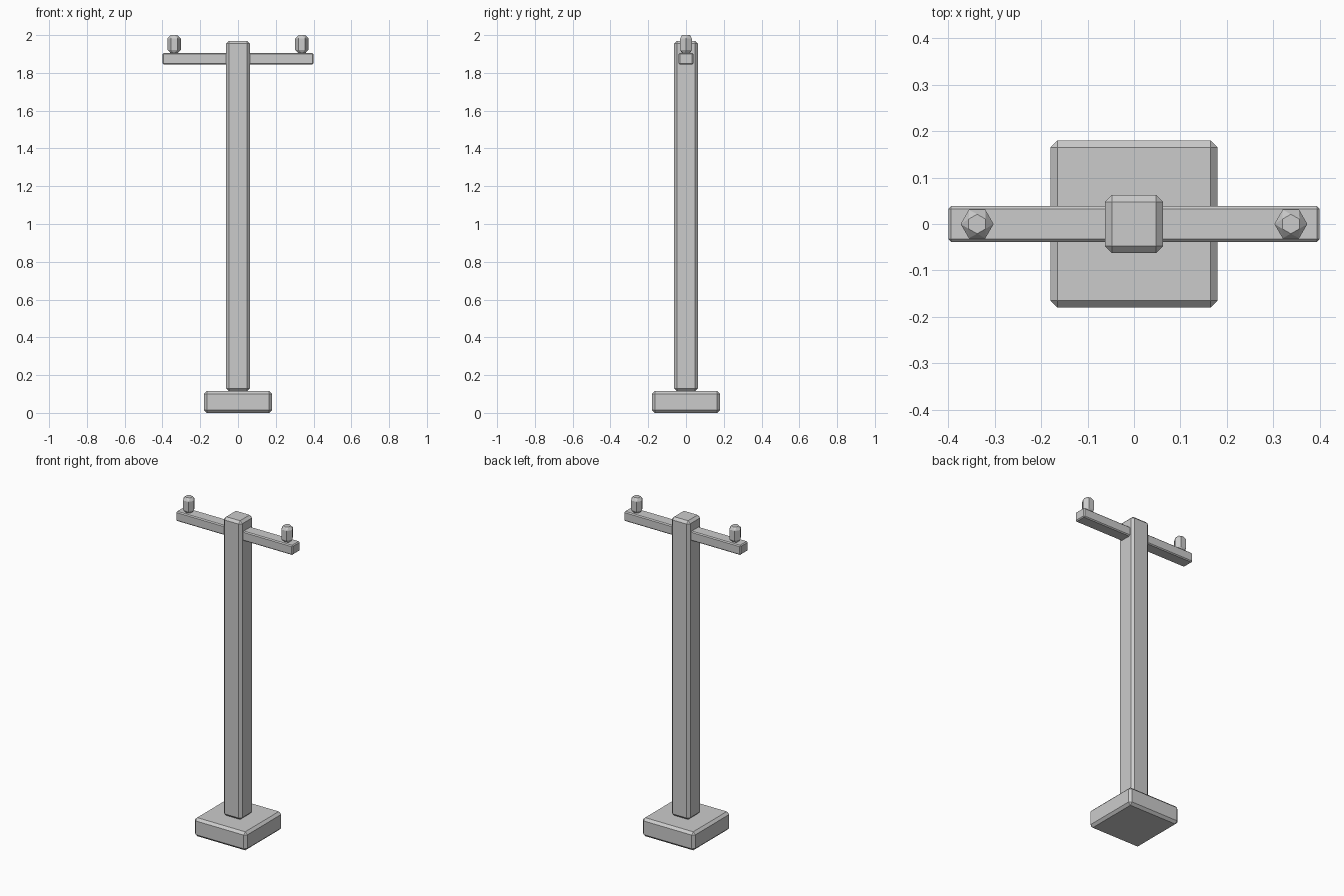
import bpy, bmesh
from math import sin, cos, pi
from mathutils import Vector

if "Cube" in bpy.data.objects:
    bpy.data.objects.remove(bpy.data.objects["Cube"])


def finish(bm, name):
    mesh = bpy.data.meshes.new(name)
    bm.to_mesh(mesh)
    bm.free()
    obj = bpy.data.objects.new(name, mesh)
    bpy.context.collection.objects.link(obj)
    return obj


def chamfered_box(name, size, z0, z1, bevel):
    bm = bmesh.new()
    bmesh.ops.create_cube(bm, size=1)
    bmesh.ops.scale(bm, vec=(size[0], size[1], z1 - z0), verts=bm.verts)
    bmesh.ops.translate(bm, vec=(0, 0, (z0 + z1) / 2), verts=bm.verts)
    bmesh.ops.bevel(bm, geom=bm.edges[:], offset=bevel, segments=1,
                    affect='EDGES', clamp_overlap=True)
    return finish(bm, name)


def insulator(name, x, z0, z1):
    # Hexagonal peg whose small end faces are turned 30 degrees
    bm = bmesh.new()
    cut = 0.018
    for z, r, turn in ((z0, 0.021, pi / 6), (z0 + cut, 0.0355, 0),
                       (z1 - cut, 0.0355, 0), (z1, 0.021, pi / 6)):
        for i in range(6):
            a = turn + i * pi / 3
            bm.verts.new(Vector((x + r * cos(a), r * sin(a), z)))
    bmesh.ops.convex_hull(bm, input=bm.verts[:])
    bmesh.ops.dissolve_limit(bm, angle_limit=0.02, verts=bm.verts[:],
                             edges=bm.edges[:])
    return finish(bm, name)


# Footing, pole and crossarm
chamfered_box("base", (0.36, 0.36), 0.0, 0.115, 0.015)
chamfered_box("post", (0.125, 0.125), 0.115, 1.97, 0.015)
chamfered_box("crossarm", (0.80, 0.077), 1.845, 1.905, 0.006)

# Insulators on both ends of the crossarm
for side, label in ((-1, "left"), (1, "right")):
    insulator("insulator_" + label, side * 0.338, 1.904, 2.0)
